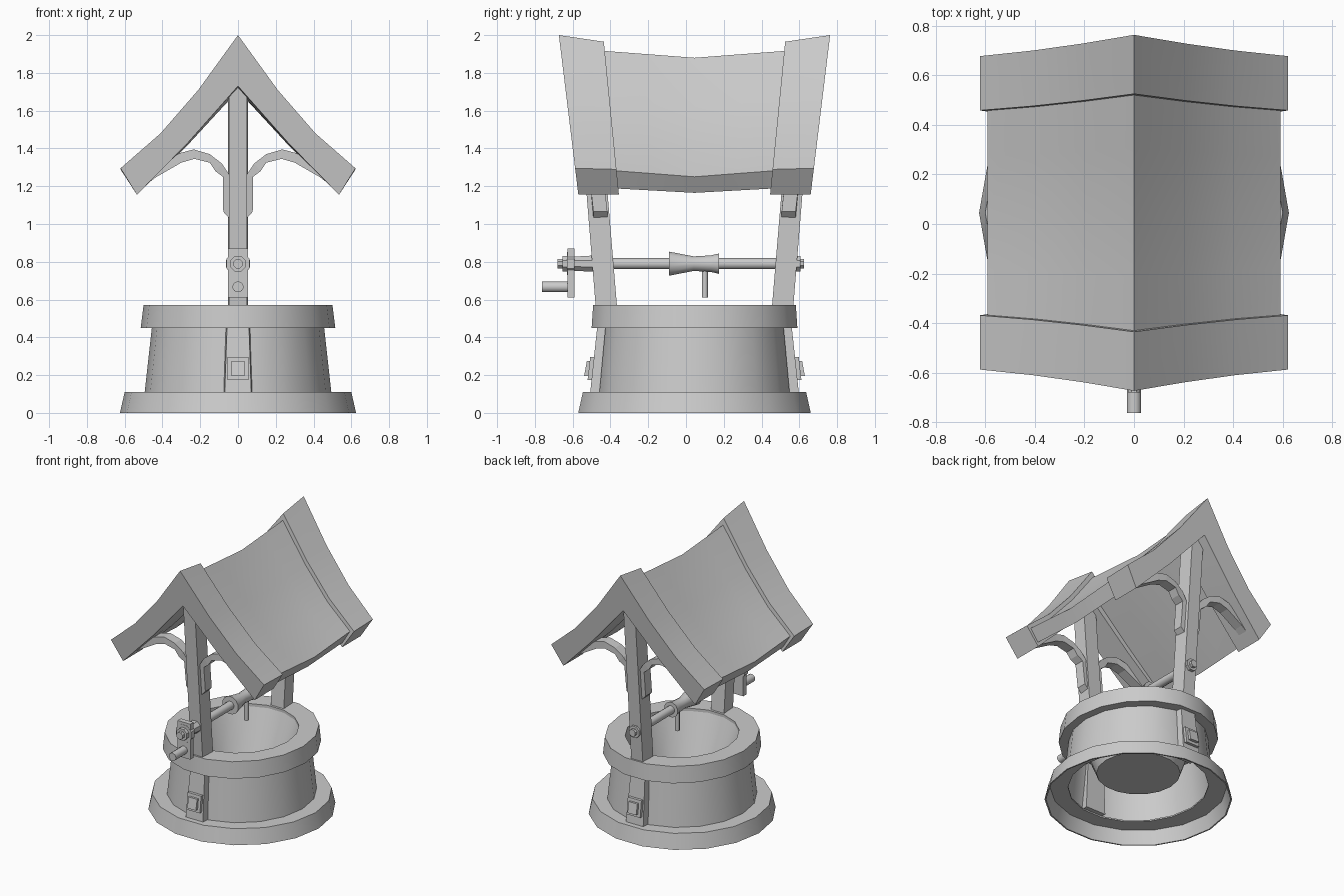
import bpy, bmesh, math

old = bpy.data.objects.get("Cube")
if old:
    bpy.data.objects.remove(old)

GREY = (0.6, 0.6, 0.6, 1)
mat = bpy.data.materials.new("plain grey")
mat.use_nodes = True
mat.diffuse_color = GREY
mat.node_tree.nodes["Principled BSDF"].inputs["Base Color"].default_value = GREY

CY = 0.045      # depth of the well centre
AXLE_Z = 0.79


def loft(name, rings, closed=False, smooth=None):
    """Skin equal point rings; cap the ends unless the loop is closed."""
    bm = bmesh.new()
    vs = [[bm.verts.new(p) for p in r] for r in rings]
    n, m = len(vs[0]), len(vs)
    for i in range(m if closed else m - 1):
        a, b = vs[i], vs[(i + 1) % m]
        for j in range(n):
            k = (j + 1) % n
            bm.faces.new((a[j], a[k], b[k], b[j]))
    if not closed:
        bm.faces.new(vs[0])
        bm.faces.new(vs[-1])
    bmesh.ops.recalc_face_normals(bm, faces=bm.faces)
    me = bpy.data.meshes.new(name)
    bm.to_mesh(me)
    bm.free()
    me.materials.append(mat)
    ob = bpy.data.objects.new(name, me)
    bpy.context.collection.objects.link(ob)
    if smooth:
        bpy.ops.object.select_all(action='DESELECT')
        ob.select_set(True)
        bpy.context.view_layer.objects.active = ob
        bpy.ops.object.shade_smooth_by_angle(angle=math.radians(smooth))


def ring_z(rx, ry, z, n=18):
    return [(rx * math.cos(math.tau * i / n), CY + ry * math.sin(math.tau * i / n), z)
            for i in range(n)]


def rod_y(name, profile, z=AXLE_Z, n=12, smooth=40):
    """Turned part along y from (y, radius) pairs."""
    turn = math.pi / n
    loft(name, [[(r * math.cos(math.tau * i / n + turn), y,
                  z + r * math.sin(math.tau * i / n + turn))
                 for i in range(n)] for y, r in profile], smooth=smooth)


def slab(hw, y0, y1, z, hw_end=None):
    """Flat four-sided section; its y1 side may have another half width."""
    hw_end = hw_end or hw
    return [(-hw, y0, z), (hw, y0, z), (hw_end, y1, z), (-hw_end, y1, z)]


# Stone well: hollow foot ring, tapered wall with inner bowl, rim
loft("foot_ring", [ring_z(*p) for p in
     [(.625, .625, 0), (.6, .6, .11), (.46, .48, .11),
      (.46, .48, .1), (.59, .59, .1), (.615, .615, 0)]], True, 30)
loft("well_wall", [ring_z(*p) for p in
     [(.495, .512, .1), (.455, .478, .46), (.445, .468, .46), (.485, .502, .1)]], True, 30)
loft("rim", [ring_z(*p) for p in
     [(.515, .553, .45), (.5, .545, .57), (.37, .4, .57), (.37, .4, .45)]], True, 30)
loft("well_bowl", [ring_z(*p) for p in
     [(.28, .28, .2), (.38, .41, .5), (.37, .4, .55), (.27, .27, .22)]], True, 30)
loft("bowl_floor", [ring_z(.28, .28, .2), ring_z(.275, .275, .22)])

# Roof cross-section in x and z, right half from ridge to eave
TOP = [(0, 2), (.21, 1.71), (.41, 1.48), (.622, 1.295)]
UNDER = [(.535, 1.155), (.27, 1.425), (0, 1.73)]


def mirrored(top, under):
    """Full closed outline from right half top and underside."""
    return top + under + [(-x, z) for x, z in reversed(under[:-1])] + \
        [(-x, z) for x, z in reversed(top[1:])]


for s, side in ((-1, "front"), (1, "back")):
    # Gable trim leaning outwards towards the ridge
    rings = []
    for base, lean, drop in ((.615, .103, 0), (.4, .08, .035)):
        rings.append([(x, CY + s * (base + lean * (z - 1.155) / .845),
                       z - drop * (z - 1.155) / .845)
                      for x, z in mirrored(TOP, UNDER)])
    loft(side + "_gable_trim", rings, smooth=30)

    # Leaning post and the tapered buttress under it
    loft(side + "_post", [slab(.053, CY + s * .405, CY + s * .518, .5, .047),
                          slab(.053, CY + s * .51, CY + s * .62, 1.76, .047)])
    loft(side + "_buttress", [slab(.082, CY + s * .44, CY + s * .552, .11, .07),
                              slab(.068, CY + s * .44, CY + s * .515, .455, .058)])

    # Stepped plate bolted on the buttress
    for hw, d0, d1, part in ((.055, .51, .56, "plate"), (.035, .54, .578, "bolt")):
        loft(f"{side}_buttress_{part}",
             [slab(hw, CY + s * d0, CY + s * (d1 + .006), .235 - hw * 1.1),
              slab(hw, CY + s * d0, CY + s * (d1 - .008), .235 + hw * 1.1)])

    # Curved braces: upper and lower edge points of the bent timber
    brace = [((.045, 1.03), (.078, 1.065)), ((.045, 1.26), (.08, 1.25)),
             ((.085, 1.32), (.12, 1.28)), ((.15, 1.37), (.15, 1.325)),
             ((.235, 1.395), (.23, 1.345)), ((.31, 1.375), (.3, 1.325)),
             ((.42, 1.31), (.43, 1.25)), ((.5, 1.25), (.5, 1.2))]
    for m, hand in ((-1, "right"), (1, "left")):
        rings = []
        for a, b in brace:
            mid = CY + s * (.5 + .09 * (a[1] - 1.05))
            rings.append([(m * x, mid + d, z) for (x, z), d in
                          ((a, -.037), (a, .037), (b, .037), (b, -.037))])
        loft(f"{side}_{hand}_brace", rings)

# Sagging roof panel, thinner than the trims
rings = []
for t in (-1, -.5, 0, .5, 1):
    a = abs(t)
    top = [(0, 1.88 + .04 * a), (.2, 1.62 + .04 * a),
           (.4, 1.41 + .03 * a), (.59, 1.25 + .035 * a)]
    under = [(.535, 1.165 + .025 * a), (.27, 1.45 + .02 * a), (0, 1.755 + .02 * a)]
    rings.append([(x, CY + t * (.45 + .075 * (z - 1.2) / .7), z)
                  for x, z in mirrored(top, under)])
loft("roof_panel", rings, smooth=30)

# Axle with spool, nuts and crank
rod_y("axle", [(-.64, .03), (.6, .03)])
rod_y("spool", [(-.09, .066), (.04, .04), (.13, .045), (.175, .056)])
rod_y("crank_boss", [(-.6, .04), (-.5, .046), (-.46, .046)], n=8, smooth=20)
rod_y("front_collar", [(-.63, .066), (-.59, .066)], n=8, smooth=20)
rod_y("front_nut", [(-.655, .045), (-.625, .045)], n=8, smooth=20)
rod_y("front_axle_end", [(-.68, .027), (-.64, .027)], n=8, smooth=20)
rod_y("back_nut", [(.57, .045), (.605, .045)], n=8, smooth=20)
rod_y("back_axle_end", [(.59, .027), (.625, .027)], n=8, smooth=20)
loft("crank_arm", [slab(.052, -.628, -.59, .61), slab(.052, -.628, -.59, .87)])
rod_y("crank_handle", [(-.762, .029), (-.61, .029)], z=.667)

# Peg hanging from the spool
loft("spool_peg", [[(.016 * math.cos(math.tau * i / 8),
                     .1 + .016 * math.sin(math.tau * i / 8), z)
                    for i in range(8)] for z in (.61, .77)], smooth=50)
